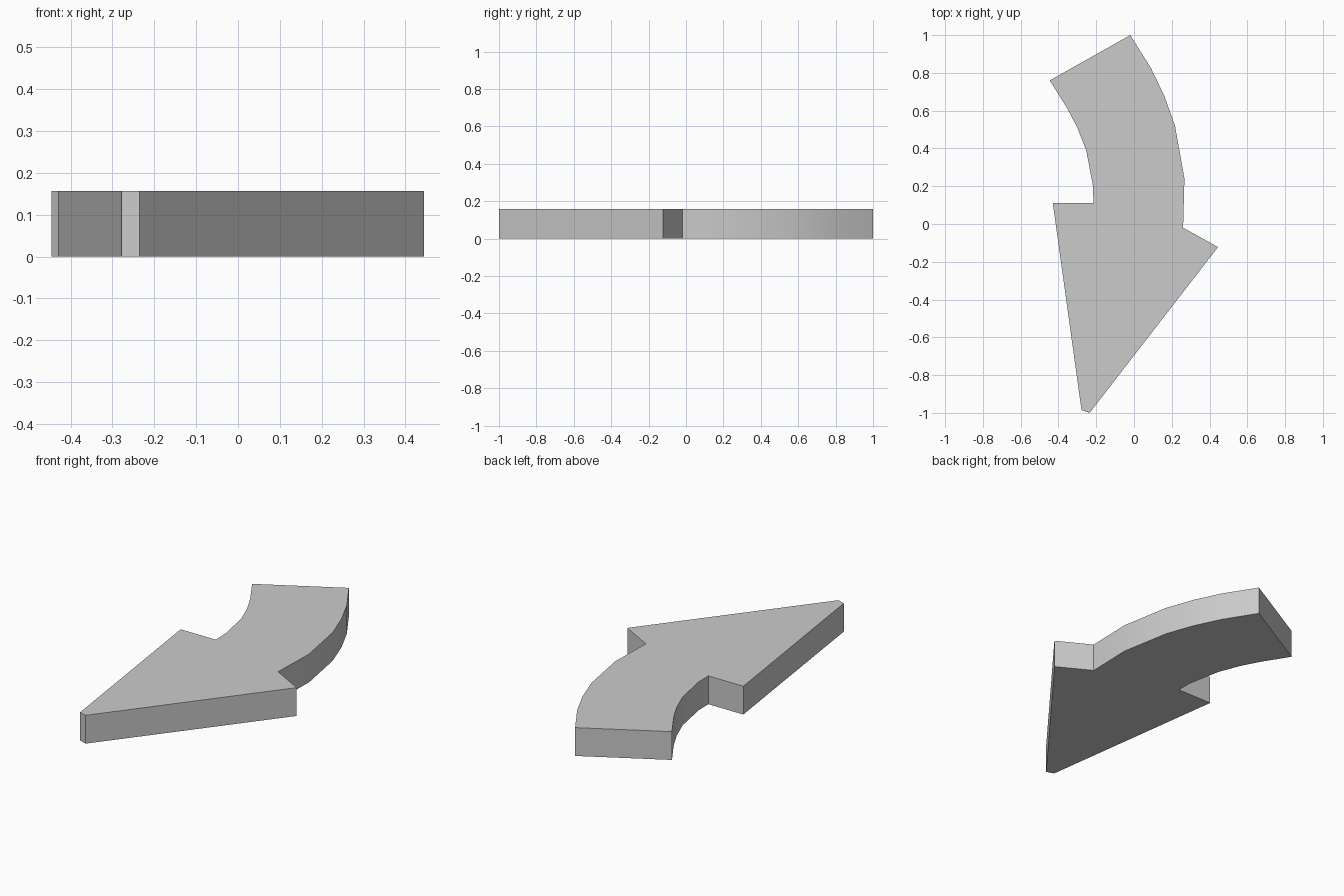
import bpy
import bmesh
import math

cube = bpy.data.objects.get("Cube")
if cube:
    bpy.data.objects.remove(cube, do_unlink=True)

THICKNESS = 0.157

# Flat grey material
grey = bpy.data.materials.new("light_grey")
grey.use_nodes = True
colour = (0.6, 0.6, 0.6, 1)
grey.diffuse_color = colour
grey.node_tree.nodes["Principled BSDF"].inputs["Base Color"].default_value = colour

# Outline: curved shaft edges and blunt-tipped head, counter-clockwise
outer_edge = [(0.26, -0.02), (0.267, 0.24), (0.217, 0.52),
              (0.16, 0.68), (0.09, 0.825), (-0.02, 1.0)]
inner_edge = [(-0.446, 0.76), (-0.355, 0.615), (-0.30, 0.51),
              (-0.253, 0.39), (-0.217, 0.2), (-0.215, 0.112)]
head = [(-0.43, 0.112), (-0.278, -0.985), (-0.235, -1.0), (0.445, -0.122)]

# Extrude the outline into a slab
bm = bmesh.new()
base = bm.faces.new([bm.verts.new((x, y, 0)) for x, y in outer_edge + inner_edge + head])
top = bmesh.ops.extrude_face_region(bm, geom=[base], use_keep_orig=True)
bmesh.ops.translate(bm, vec=(0, 0, THICKNESS),
                    verts=[v for v in top["geom"] if isinstance(v, bmesh.types.BMVert)])
bmesh.ops.recalc_face_normals(bm, faces=bm.faces)

mesh = bpy.data.meshes.new("curved_arrow")
bm.to_mesh(mesh)
bm.free()
mesh.materials.append(grey)
arrow = bpy.data.objects.new("curved_arrow", mesh)
bpy.context.collection.objects.link(arrow)

# Smooth the bends, keep the corners crisp
bpy.ops.object.select_all(action="DESELECT")
arrow.select_set(True)
bpy.context.view_layer.objects.active = arrow
bpy.ops.object.shade_smooth_by_angle(angle=math.radians(25))
